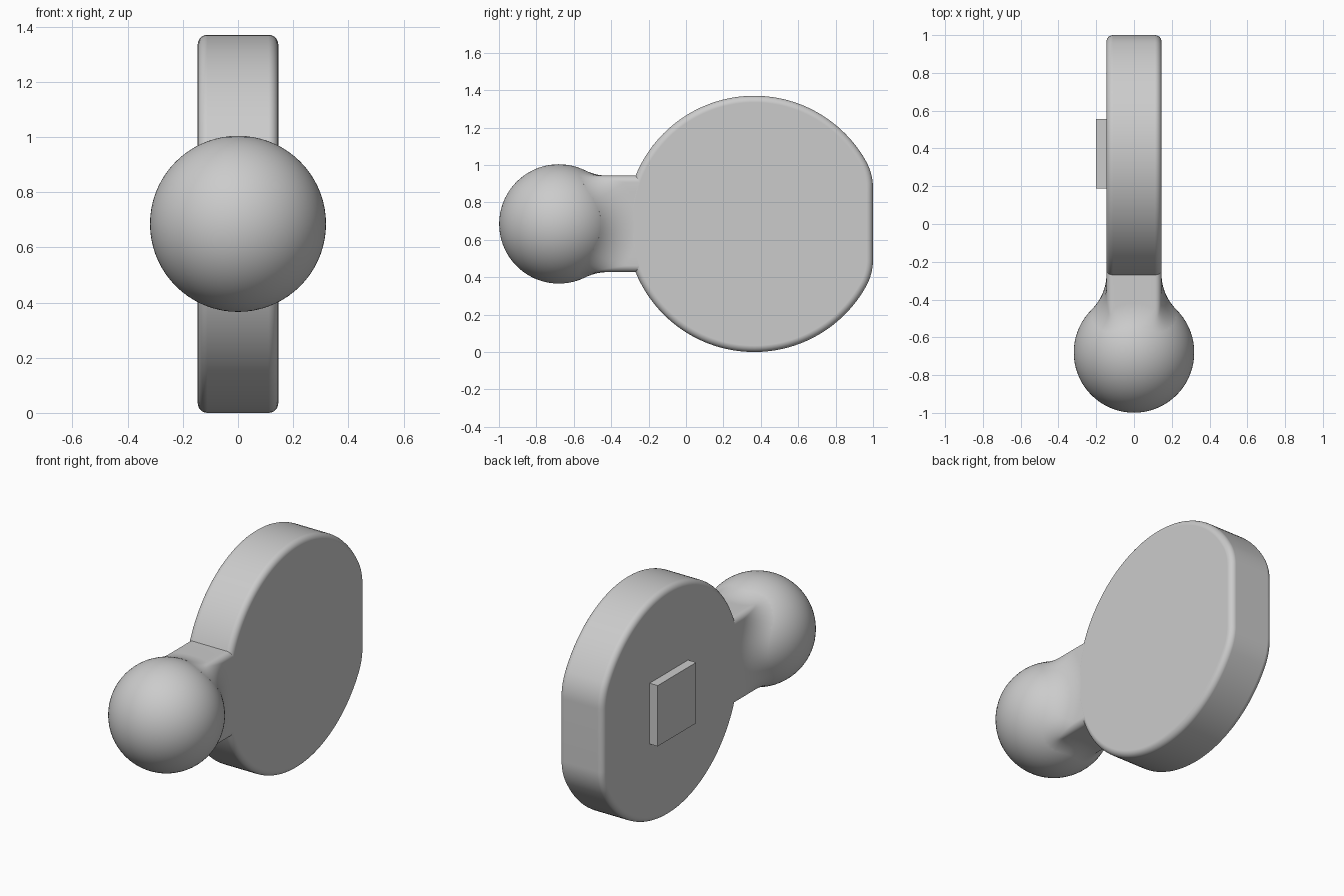
import bpy, bmesh
from math import atan2, cos, pi, sin, sqrt
from mathutils import Vector

old = bpy.data.objects.get("Cube")
if old:
    bpy.data.objects.remove(old)

grey = bpy.data.materials.new("plain grey")
grey.use_nodes = True
grey.diffuse_color = (0.6, 0.6, 0.6, 1)
grey.node_tree.nodes["Principled BSDF"].inputs["Base Color"].default_value = (0.6, 0.6, 0.6, 1)

MID = 0.685           # height of the centre line
HALF = 0.146          # half thickness of disc and neck
BALL_Y, BALL_R = -0.68, 0.319


def make(name, bm, smooth=True):
    bmesh.ops.recalc_face_normals(bm, faces=bm.faces)
    for f in bm.faces:
        f.smooth = smooth
    mesh = bpy.data.meshes.new(name)
    bm.to_mesh(mesh)
    bm.free()
    mesh.materials.append(grey)
    obj = bpy.data.objects.new(name, mesh)
    bpy.context.collection.objects.link(obj)
    return obj


def arc(cy, cz, r, start, end, steps):
    return [Vector((cy + r * cos(a), cz + r * sin(a)))
            for a in (start + (end - start) * i / steps for i in range(steps + 1))]


# Disc: circle with one flat side whose two corners are rounded
R, corner, flat = 0.685, 0.3, 0.635
fy = flat - corner
fz = sqrt((R - corner) ** 2 - fy ** 2)
a = atan2(fz, fy)
outline = (arc(fy, fz, corner, 0, a, 10)
           + arc(0, 0, R, a, 2 * pi - a, 120)[1:-1]
           + arc(fy, -fz, corner, -a, 0, 10))
bm = bmesh.new()
face = bm.faces.new([bm.verts.new((-HALF, p.x + 1 - flat, p.y + MID)) for p in outline])
side = bmesh.ops.extrude_face_region(bm, geom=[face], use_keep_orig=True)
bmesh.ops.translate(bm, vec=(2 * HALF, 0, 0),
                    verts=[v for v in side["geom"] if isinstance(v, bmesh.types.BMVert)])
disc = make("disc", bm)
bevel = disc.modifiers.new("rounded rim", 'BEVEL')
bevel.width = 0.035
bevel.segments = 6
bevel.limit_method = 'ANGLE'
bevel.harden_normals = True

# Ball
bm = bmesh.new()
bmesh.ops.create_uvsphere(bm, u_segments=72, v_segments=36, radius=BALL_R)
bmesh.ops.translate(bm, verts=bm.verts, vec=(0, BALL_Y, MID))
make("ball", bm)

# Neck: rounded rectangle section that flares into the ball with a rolling fillet
FILLET, EDGE = 0.27, 0.035
ix, iz = HALF - 0.0005 - EDGE, 0.258 - EDGE
section = []          # (point, outward normal)
for k, (sx, sz) in enumerate([(1, 1), (-1, 1), (-1, -1), (1, -1)]):
    corner_mid = Vector((sx * ix, sz * iz))
    turn = [k * pi / 2 + i * pi / 16 for i in range(9)]
    for t in turn:
        n = Vector((cos(t), sin(t)))
        section.append((corner_mid + n * EDGE, n))
    # extra points along the following flat side
    nxt = Vector((-sx * ix, sz * iz)) if k % 2 == 0 else Vector((sx * ix, -sz * iz))
    for i in range(1, 10):
        section.append((corner_mid.lerp(nxt, i / 10) + n * EDGE, n))

STEPS = 14
bm = bmesh.new()
rows = []
for p, n in section:
    c = p + n * FILLET
    centre = Vector((c.x, sqrt((BALL_R + FILLET) ** 2 - c.length_squared), c.y))
    d0 = Vector((-n.x, 0, -n.y))
    d1 = -centre.normalized()
    path = [Vector((p.x, -0.2 - BALL_Y, p.y))]
    path += [centre + d0.slerp(d1, i / STEPS) * FILLET for i in range(STEPS + 1)]
    path.append(path[-1] * 0.9)
    rows.append([bm.verts.new(q + Vector((0, BALL_Y, MID))) for q in path])
for r0, r1 in zip(rows, rows[1:] + rows[:1]):
    for i in range(len(r0) - 1):
        bm.faces.new((r0[i], r0[i + 1], r1[i + 1], r1[i]))
neck = make("neck", bm)
# keep the hidden tail inside the ball from bending the shading
bpy.ops.object.select_all(action='DESELECT')
neck.select_set(True)
bpy.context.view_layer.objects.active = neck
bpy.ops.object.shade_smooth_by_angle()

# Square pad on the right face
bm = bmesh.new()
bmesh.ops.create_cube(bm, size=1)
bmesh.ops.scale(bm, verts=bm.verts, vec=(0.07, 0.366, 0.366))
bmesh.ops.translate(bm, verts=bm.verts, vec=(-0.165, 0.372, MID))
make("side_pad", bm, smooth=False)
